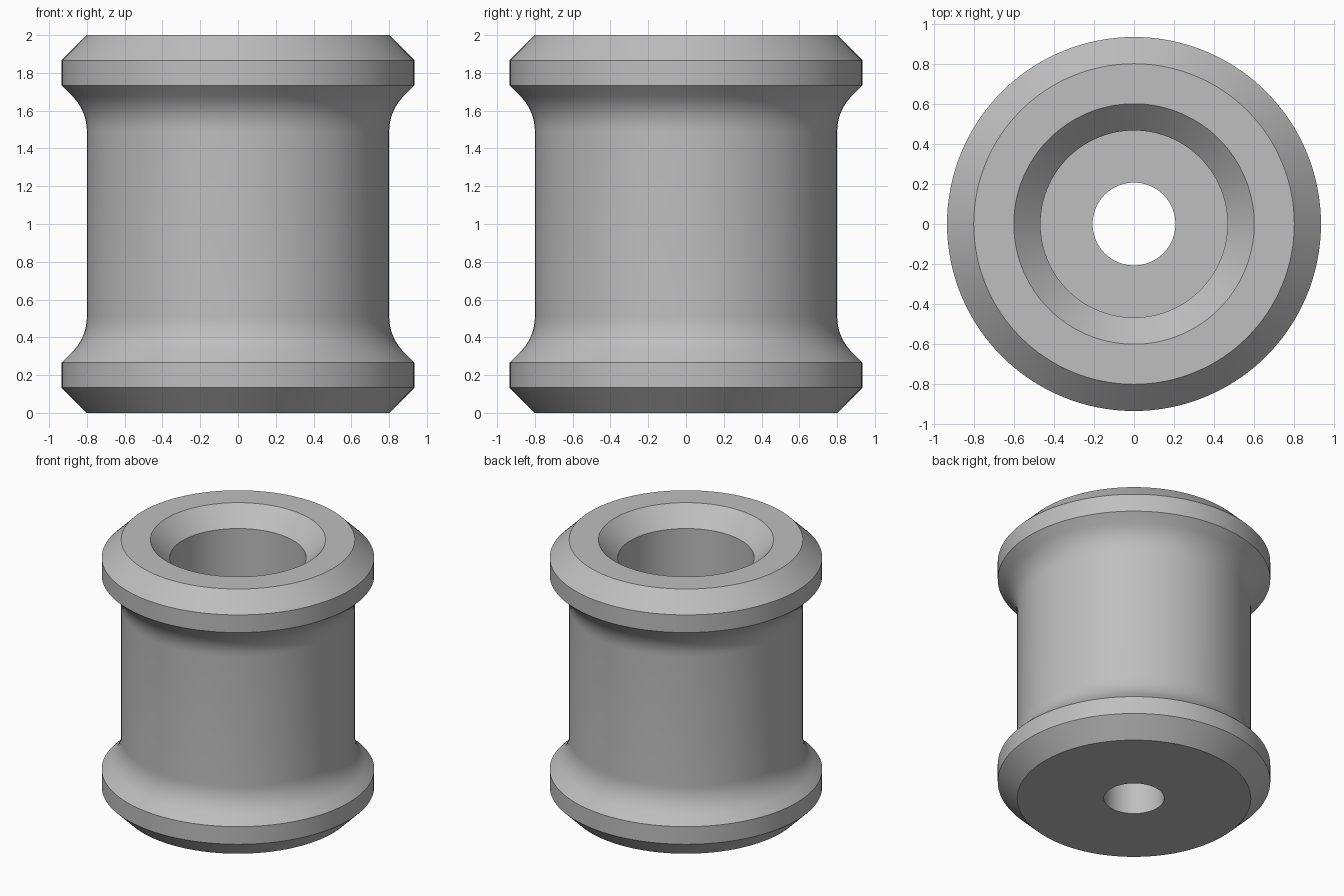
import bpy
import bmesh
from math import radians, sin, cos, tan, tau

cube = bpy.data.objects.get("Cube")
if cube:
    bpy.data.objects.remove(cube, do_unlink=True)

SEGMENTS = 128
U = 2 / 15                      # design module
HEIGHT = 15 * U
BODY, FLANGE = 6 * U, 7 * U     # outer radii
HOLE, BORE, MOUTH = 1.55 * U, 3.5 * U, 4.5 * U
FLOOR = 3 * U                   # bottom of the wide bore
FILLET = 2 * U

# Plain grey material
grey = bpy.data.materials.new("plain_grey")
grey.use_nodes = True
colour = (0.52, 0.52, 0.52, 1)
grey.diffuse_color = colour
grey.node_tree.nodes["Principled BSDF"].inputs["Base Color"].default_value = colour

# Lower flange, rounded into the body
setback = FILLET * tan(radians(22.5))
centre_z = 3 * U + setback
lower = [(BODY, 0), (FLANGE, U), (FLANGE, 2 * U)]
for i in range(9):
    a = radians(45 * (1 - i / 8))
    lower.append((BODY + FILLET * (1 - cos(a)), centre_z - FILLET * sin(a)))

# Upper flange mirrors the lower one; then the stepped bore back down
upper = [(r, HEIGHT - z) for r, z in reversed(lower)]
bore = [(MOUTH, HEIGHT), (BORE, HEIGHT - U), (BORE, FLOOR), (HOLE, FLOOR), (HOLE, 0)]
profile = lower + upper + bore

# Revolve the closed profile
bm = bmesh.new()
rings = []
for k in range(SEGMENTS):
    a = tau * k / SEGMENTS
    rings.append([bm.verts.new((r * cos(a), r * sin(a), z)) for r, z in profile])
n = len(profile)
for k, ring in enumerate(rings):
    nxt = rings[(k + 1) % SEGMENTS]
    for i in range(n):
        j = (i + 1) % n
        bm.faces.new((ring[i], nxt[i], nxt[j], ring[j]))
bmesh.ops.recalc_face_normals(bm, faces=bm.faces)

mesh = bpy.data.meshes.new("flanged_spacer")
bm.to_mesh(mesh)
bm.free()
mesh.materials.append(grey)
spacer = bpy.data.objects.new("flanged_spacer", mesh)
bpy.context.collection.objects.link(spacer)

bpy.ops.object.select_all(action="DESELECT")
spacer.select_set(True)
bpy.context.view_layer.objects.active = spacer
bpy.ops.object.shade_smooth_by_angle(angle=radians(30))
